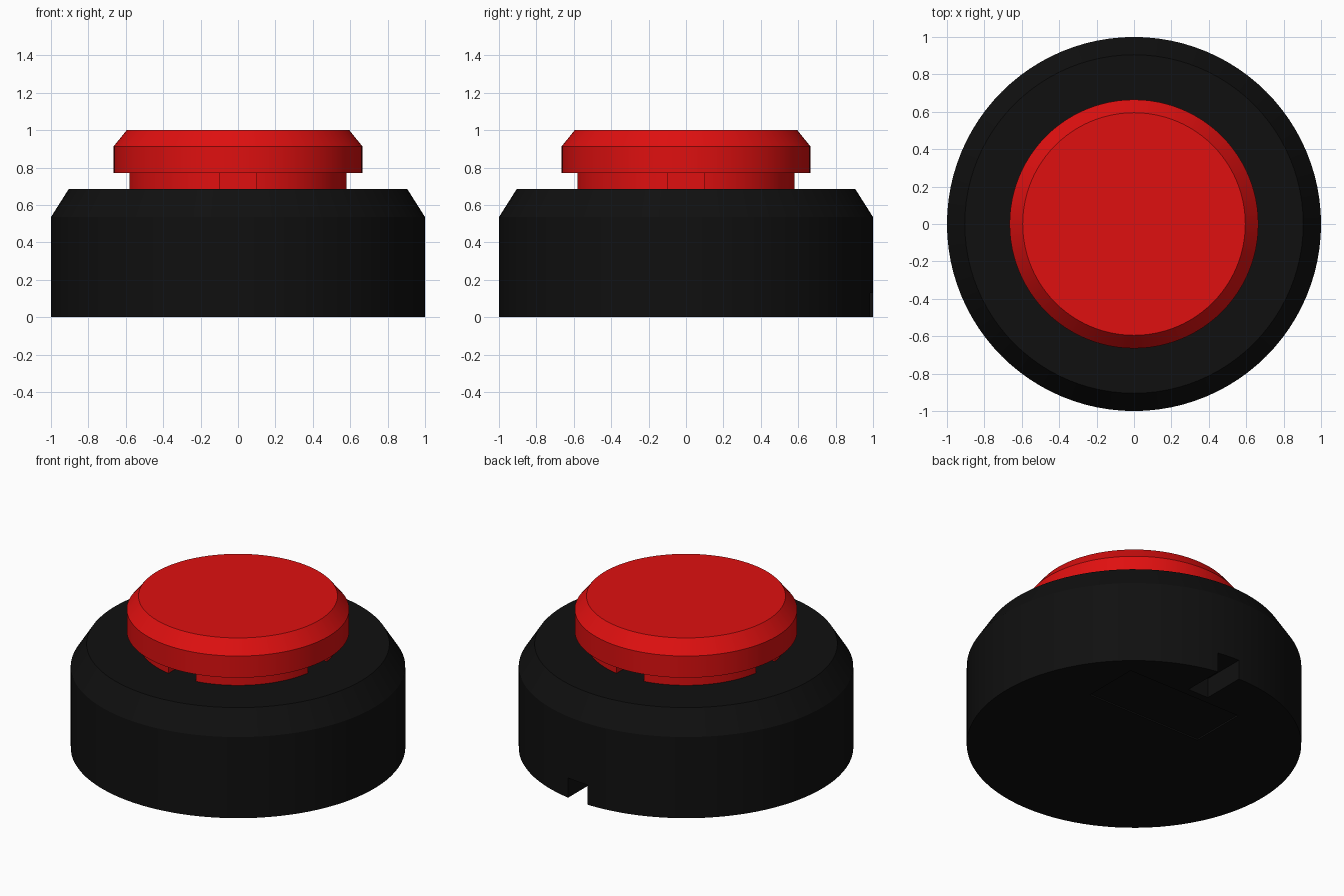
import bpy, bmesh
from math import radians
from mathutils import Matrix, Vector

if "Cube" in bpy.data.objects:
    bpy.data.objects.remove(bpy.data.objects["Cube"], do_unlink=True)


def material(name, rgb):
    m = bpy.data.materials.new(name)
    m.use_nodes = True
    m.diffuse_color = (*rgb, 1)
    m.node_tree.nodes["Principled BSDF"].inputs["Base Color"].default_value = (*rgb, 1)
    return m


black = material("matte_black", (0.005, 0.005, 0.005))
red = material("button_red", (0.74, 0.005, 0.005))


def add_object(name, bm, mat):
    bmesh.ops.recalc_face_normals(bm, faces=bm.faces)
    mesh = bpy.data.meshes.new(name)
    bm.to_mesh(mesh)
    bm.free()
    obj = bpy.data.objects.new(name, mesh)
    bpy.context.collection.objects.link(obj)
    mesh.materials.append(mat)
    return obj


def turned(name, profile, mat, sides=96):
    """Closed solid of revolution from (radius, height) points."""
    bm = bmesh.new()
    rings = []
    for r, z in profile:
        ring = bmesh.ops.create_circle(bm, segments=sides, radius=r,
                                       matrix=Matrix.Translation((0, 0, z)))
        rings.append(ring["verts"])
    for a, b in zip(rings, rings[1:]):
        for i in range(sides):
            j = (i + 1) % sides
            bm.faces.new((a[i], a[j], b[j], b[i]))
    bm.faces.new(rings[0])
    bm.faces.new(rings[-1])
    return add_object(name, bm, mat)


def cut_box(target, name, low, high, mat, angle=0):
    """Subtract a box, given by two corners and a turn about z."""
    low, high = Vector(low), Vector(high)
    bm = bmesh.new()
    bmesh.ops.create_cube(bm, size=1, matrix=Matrix.Rotation(radians(angle), 4, "Z")
                          @ Matrix.Translation((low + high) / 2)
                          @ Matrix.Diagonal((*(high - low), 1)))
    cutter = add_object(name, bm, mat)
    cutter.hide_render = True
    cutter.hide_set(True)
    cutter.display_type = "WIRE"
    mod = target.modifiers.new(name, "BOOLEAN")
    mod.operation = "DIFFERENCE"
    mod.solver = "EXACT"
    mod.object = cutter


def finish(obj):
    """Apply the cuts, drop the cutters and smooth the round walls."""
    bpy.ops.object.select_all(action="DESELECT")
    obj.select_set(True)
    bpy.context.view_layer.objects.active = obj
    for mod in list(obj.modifiers):
        cutter = mod.object
        bpy.ops.object.modifier_apply(modifier=mod.name)
        bpy.data.objects.remove(cutter, do_unlink=True)
    bpy.ops.object.shade_smooth_by_angle(angle=radians(20))


# Housing with chamfered shoulder, rear cable notch and shallow underside recess
base = turned("base", [(1, 0), (1, 0.535), (0.905, 0.685)], black)
cut_box(base, "cable_notch", (0.02, 0.71, -0.1), (0.17, 1.1, 0.13), black)
cut_box(base, "underside_recess", (-0.26, 0.28, -0.1), (0.58, 0.66, 0.01), black)
finish(base)

# Stem with four key slots
stem = turned("button_stem", [(0.59, 0.67), (0.59, 0.78)], red)
for turn in range(4):
    cut_box(stem, "key_slot", (0.46, -0.1, 0.6), (0.7, 0.1, 0.9), red, 90 * turn)
finish(stem)

# Bevelled push cap
cap = turned("button_cap", [(0.665, 0.77), (0.665, 0.913), (0.595, 1)], red)
finish(cap)
